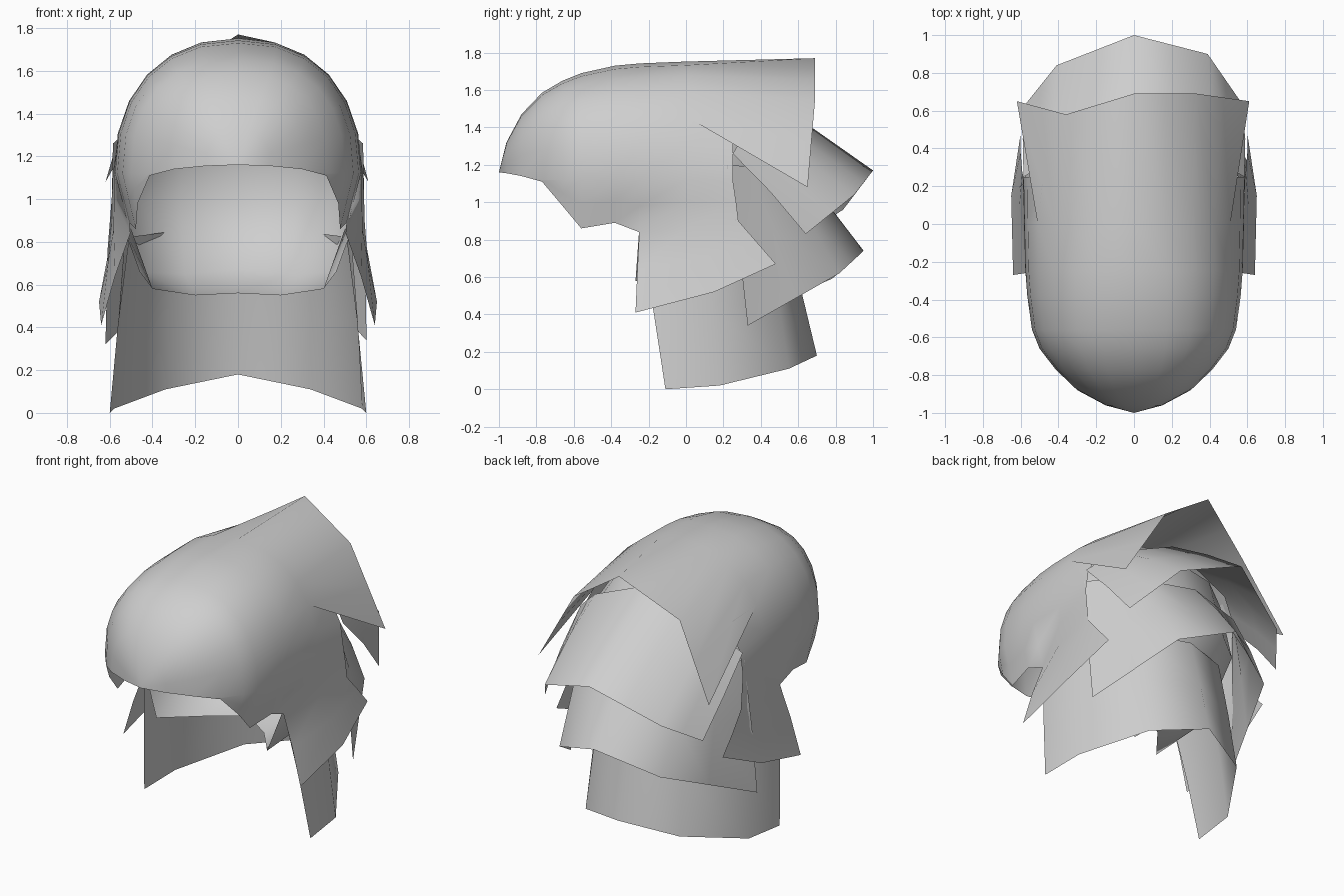
import bpy, bmesh, math
from mathutils import Vector

grey = bpy.data.materials.new("plain grey")
grey.diffuse_color = (0.62, 0.62, 0.62, 1)


def both(half):
    """Mirror a half row that runs from the right side (+x) to the centre line."""
    return half + [(-x, y, z) for x, y, z in reversed(half[:-1])]


def flip(rows):
    return [[(-x, y, z) for x, y, z in r] for r in rows]


def sheet(name, *grids):
    """Loft rows of points into a smooth open sheet that faces outward."""
    bm = bmesh.new()
    for rows in grids:
        vs = [[bm.verts.new(p) for p in r] for r in rows]
        for r0, r1 in zip(vs, vs[1:]):
            for i in range(len(r0) - 1):
                bm.faces.new((r0[i], r0[i + 1], r1[i + 1], r1[i]))
    bmesh.ops.remove_doubles(bm, verts=bm.verts, dist=0.002)
    bmesh.ops.recalc_face_normals(bm, faces=bm.faces)
    centre = Vector((0, 0.1, 0.9))
    facing = sum(f.normal.dot(f.calc_center_median() - centre) * f.calc_area() for f in bm.faces)
    if facing < 0:
        bmesh.ops.reverse_faces(bm, faces=bm.faces)
    me = bpy.data.meshes.new(name)
    bm.to_mesh(me)
    bm.free()
    me.materials.append(grey)
    me.polygons.foreach_set("use_smooth", [True] * len(me.polygons))
    ob = bpy.data.objects.new(name, me)
    bpy.context.collection.objects.link(ob)
    return ob


def arch(y, w, top, base, power):
    """Right half of a rounded arch in 15 degree steps, side point to crown."""
    pts = []
    for deg in range(90, -1, -15):
        a = math.radians(deg)
        pts.append((w * math.sin(a) ** power, y,
                    base + (top - base) * max(math.cos(a), 0) ** power))
    return pts


def halved(row):
    """Add the midpoint of every segment."""
    out = [tuple(row[0])]
    for a, b in zip(row, row[1:]):
        out += [tuple(Vector(a).lerp(Vector(b), 0.5)), tuple(b)]
    return out


# Front dome: y, half width, crown height, widest height, lower edge, roundness
stations = [
    (-1.0, 0.0, 1.16, 1.16, 1.16, 0.9), (-0.96, 0.15, 1.32, 1.155, 1.155, 0.8),
    (-0.88, 0.30, 1.47, 1.14, 1.14, 0.8), (-0.77, 0.415, 1.585, 1.12, 1.11, 0.8),
    (-0.66, 0.50, 1.65, 1.12, 0.98, 0.82), (-0.56, 0.54, 1.69, 1.12, 0.86, 0.85),
    (-0.38, 0.565, 1.73, 1.12, 0.89, 0.87), (-0.25, 0.575, 1.742, 1.12, 0.84, 0.88),
    (-0.249, 0.575, 1.742, 1.12, 1.12, 0.88), (0.0, 0.58, 1.752, 1.12, 1.12, 0.9)]
dome = []
for y, w, top, base, low, power in stations:
    skirt = []
    for t in (1, 0.5):
        z = base + (low - base) * t
        skirt.append((w * (1 - 0.12 * (base - z) / 0.27), y, z))
    dome.append(both(skirt + arch(y, w, top, base, power)))

# Top shell grows straight back from the dome to an uneven pointed edge
rear = dome[-1][2:-2]
shell = [rear[2:-2], halved([(0.61, 0.65, 1.08), (0.33, 0.69, 1.55), (0, 0.69, 1.77),
                             (-0.36, 0.58, 1.54), (-0.62, 0.65, 1.08)])]

# Temples continue the dome sides beneath the shell
temple = [rear[:3], [(0.585, 0.25, 1.12), (0.565, 0.25, 1.26), (0.48, 0.25, 1.42)]]

# Side flaps hang from the dome sides
flap = [
    [(0.585, 0.25, 1.12), (0.58, 0.0, 1.12), (0.575, -0.25, 1.12)],
    [(0.59, 0.268, 1.0), (0.58, 0.0, 1.0), (0.539, -0.25, 0.98)],
    [(0.592, 0.28, 0.90), (0.582, 0.0, 0.86), (0.5035, -0.25, 0.84)],
    [(0.60, 0.38, 0.785), (0.608, 0.08, 0.70), (0.575, -0.26, 0.64)],
    [(0.60, 0.48, 0.67), (0.65, 0.15, 0.52), (0.64, -0.27, 0.41)]]
sheet("dome_and_flaps", dome, shell, temple, flip(temple), flap, flip(flap))

# Inner skull that closes the back and curls under
sheet("inner_skull", [both(r) for r in (
    [(0.50, -0.25, 0.86), (0.40, -0.27, 0.58), (0.20, -0.02, 0.55), (0, 0.10, 0.56)],
    [(0.54, 0.00, 0.88), (0.46, 0.10, 0.66), (0.25, 0.33, 0.65), (0, 0.40, 0.67)],
    [(0.56, 0.20, 1.08), (0.47, 0.35, 1.00), (0.27, 0.51, 1.00), (0, 0.55, 1.00)],
    [(0.53, 0.18, 1.28), (0.42, 0.30, 1.36), (0.25, 0.40, 1.42), (0, 0.44, 1.43)],
    [(0.48, 0.05, 1.42), (0.38, 0.08, 1.53), (0.22, 0.10, 1.64), (0, 0.10, 1.70)])])


def layer(name, top, low, bulge):
    """Back layer between two rows, with the middle pushed slightly outward."""
    mid = []
    for a, b in zip(top, low):
        x, y, z = Vector(a).lerp(Vector(b), 0.5)
        mid.append((x * (1 + bulge), y + bulge * 0.3, z + bulge * 0.5))
    sheet(name, [top, mid, low])


# Upper back layer
layer("upper_back_layer",
      halved(both([(0.585, 0.25, 1.26), (0.42, 0.34, 1.41), (0, 0.36, 1.59)])),
      halved([(0.57, 0.64, 0.83), (0.39, 0.90, 1.04), (0, 1.0, 1.17),
              (-0.41, 0.84, 0.96), (-0.57, 0.64, 0.83)]), 0.02)

# Middle back layer
layer("middle_back_layer",
      halved(both([(0.575, 0.22, 1.20), (0.38, 0.47, 1.18), (0, 0.57, 1.20)])),
      halved([(0.60, 0.33, 0.34), (0.34, 0.82, 0.62), (0, 0.95, 0.74),
              (-0.36, 0.78, 0.59), (-0.62, 0.15, 0.32)]), 0.02)

# Neck guard
layer("neck_guard",
      both([(0.51, -0.24, 0.80), (0.53, 0.08, 0.82), (0.30, 0.43, 0.85), (0, 0.53, 0.85)]),
      both([(0.60, -0.11, 0.0), (0.58, 0.18, 0.02), (0.34, 0.55, 0.11), (0, 0.70, 0.18)]),
      0.01)
